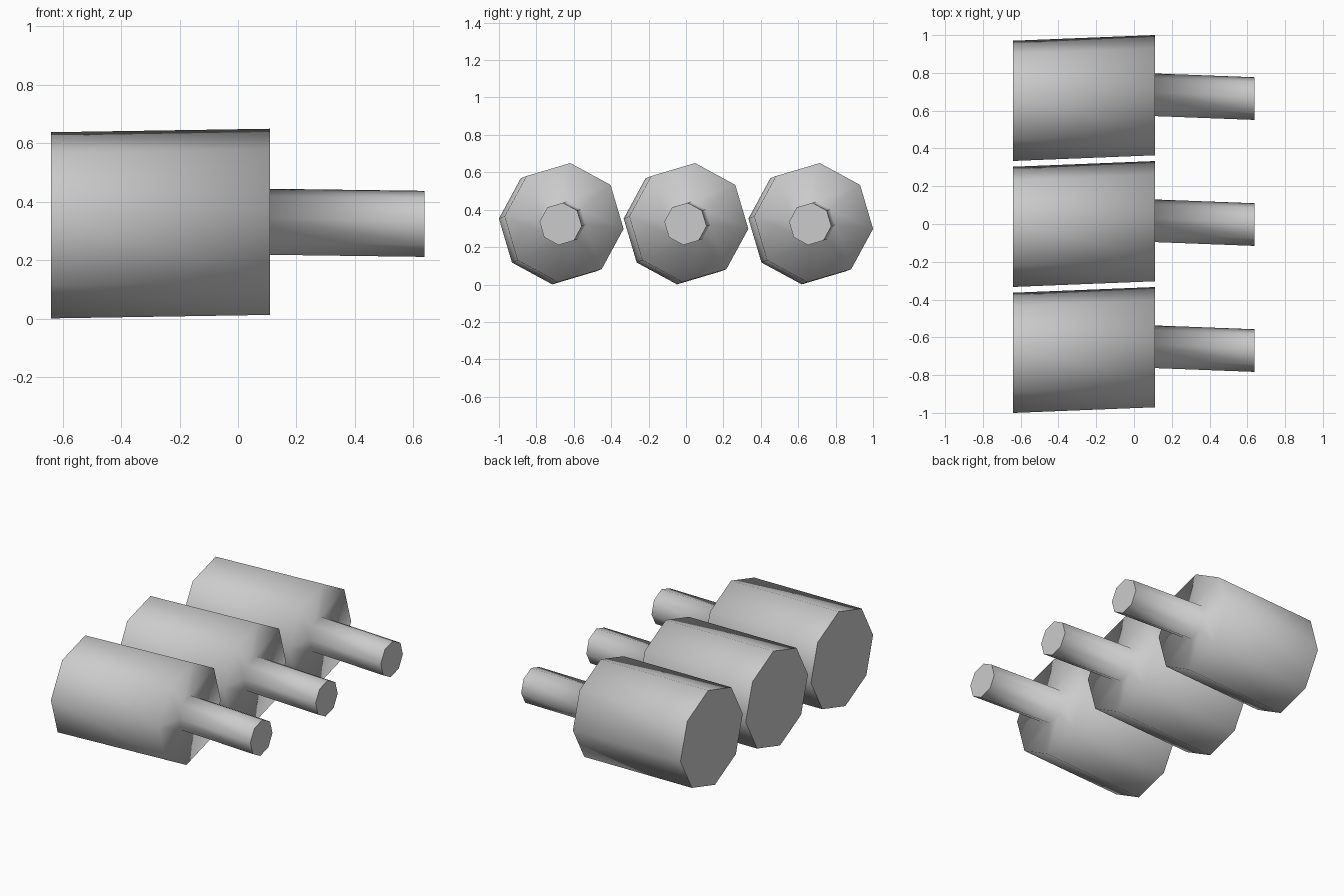
import bpy, bmesh, math

if "Cube" in bpy.data.objects:
    bpy.data.objects.remove(bpy.data.objects["Cube"])

SIDES = 8
TURN = math.radians(-6)

# Cross-sections along x: (x, y offset, z centre, radius)
SECTIONS = [
    (-0.64, -0.015, 0.319, 0.320),   # body back
    (0.11, 0.015, 0.331, 0.320),     # body shoulder
    (0.11, 0.017, 0.331, 0.1135),    # shaft root
    (0.637, -0.003, 0.324, 0.1135),  # shaft tip
]


def make_peg(name, y):
    bm = bmesh.new()
    rings = []
    for x, dy, z, r in SECTIONS:
        rings.append([bm.verts.new((x,
                                    y + dy + r * math.cos(TURN + i * math.tau / SIDES),
                                    z + r * math.sin(TURN + i * math.tau / SIDES)))
                      for i in range(SIDES)])
    # Smooth walls and shoulder
    for a, b in zip(rings, rings[1:]):
        for i in range(SIDES):
            j = (i + 1) % SIDES
            bm.faces.new((a[i], a[j], b[j], b[i])).smooth = True
    # Flat end caps
    bm.faces.new(rings[0][::-1])
    bm.faces.new(rings[-1])
    bmesh.ops.recalc_face_normals(bm, faces=bm.faces[:])
    mesh = bpy.data.meshes.new(name)
    bm.to_mesh(mesh)
    bm.free()
    obj = bpy.data.objects.new(name, mesh)
    bpy.context.collection.objects.link(obj)


# Row of three stepped cylinders
for k, label in enumerate(("front", "middle", "rear")):
    make_peg(label + "_stepped_cylinder", (k - 1) * 0.667)
